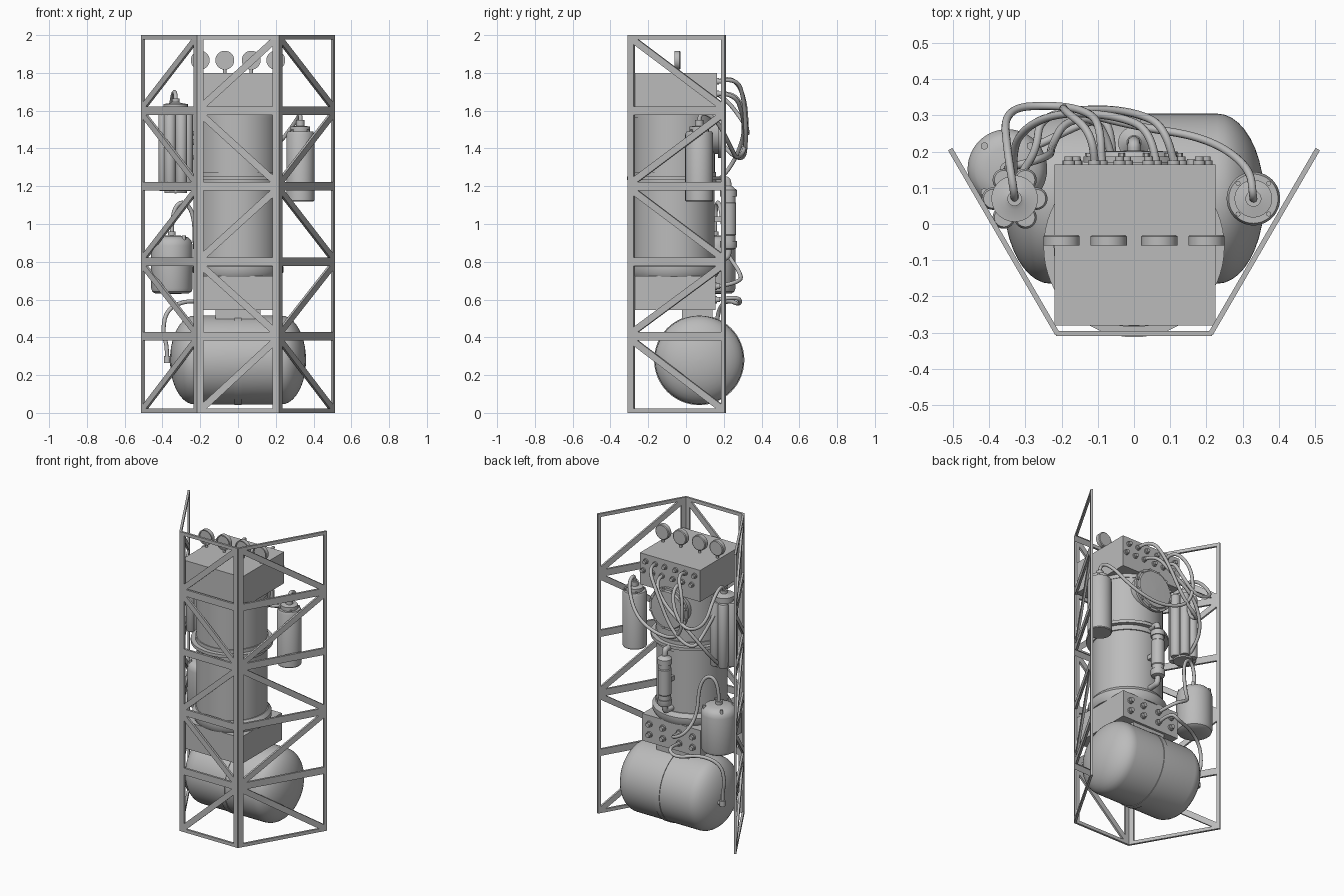
import bpy, bmesh, math
from mathutils import Vector, Matrix

grey = bpy.data.materials.new("plain grey")
grey.diffuse_color = (0.5, 0.5, 0.5, 1)


def finish(ob, angle=35):
    ob.data.materials.clear()
    ob.data.materials.append(grey)
    bpy.ops.object.select_all(action='DESELECT')
    ob.select_set(True)
    bpy.context.view_layer.objects.active = ob
    bpy.ops.object.shade_smooth_by_angle(angle=math.radians(angle))
    return ob


def from_bm(name, bm):
    bmesh.ops.recalc_face_normals(bm, faces=bm.faces)
    me = bpy.data.meshes.new(name)
    bm.to_mesh(me)
    bm.free()
    ob = bpy.data.objects.new(name, me)
    bpy.context.collection.objects.link(ob)
    return finish(ob)


def box(name, lo, hi):
    bm = bmesh.new()
    lo, hi = Vector(lo), Vector(hi)
    m = Matrix.Translation((lo + hi) / 2) @ Matrix.Diagonal((*(hi - lo), 1))
    bmesh.ops.create_cube(bm, size=1, matrix=m)
    return from_bm(name, bm)


def lathe(name, profile, loc, axis=(0, 0, 1), n=48):
    """Spin an (radius, height) profile about an axis through loc."""
    bm = bmesh.new()
    rot = Vector((0, 0, 1)).rotation_difference(Vector(axis)).to_matrix()
    rings = []
    for r, h in profile:
        ring = []
        for i in range(n):
            a = 2 * math.pi * i / n
            p = rot @ Vector((r * math.cos(a), r * math.sin(a), h))
            ring.append(bm.verts.new(p + Vector(loc)))
        rings.append(ring)
    for a, b in zip(rings, rings[1:]):
        for i in range(n):
            j = (i + 1) % n
            bm.faces.new((a[i], a[j], b[j], b[i]))
    bm.faces.new(rings[0])
    bm.faces.new(rings[-1])
    return from_bm(name, bm)


def cyl(name, r, h0, h1, loc, axis=(0, 0, 1), n=32):
    return lathe(name, [(r, h0), (r, h1)], loc, axis, n)


def hose(name, pts, r=0.011):
    cu = bpy.data.curves.new(name, 'CURVE')
    cu.dimensions = '3D'
    cu.bevel_depth, cu.bevel_resolution, cu.use_fill_caps = r, 3, True
    sp = cu.splines.new('NURBS')
    sp.points.add(len(pts) - 1)
    for p, co in zip(sp.points, pts):
        p.co = (*co, 1)
    sp.use_endpoint_u, sp.order_u, sp.resolution_u = True, 3, 8
    ob = bpy.data.objects.new(name, cu)
    bpy.context.collection.objects.link(ob)
    bpy.ops.object.select_all(action='DESELECT')
    ob.select_set(True)
    bpy.context.view_layer.objects.active = ob
    bpy.ops.object.convert(target='MESH')
    return finish(bpy.context.object, 50)


# Open truss frame: three flat panels with alternating braces
LEVELS = [0, 0.405, 0.80, 1.20, 1.60, 2.0]


def panel(name, a, b, first, inner, outer):
    a, b = Vector((*a, 0)), Vector((*b, 0))
    d = (b - a).normalized()
    L = (b - a).length
    nrm = Vector((d.y, -d.x, 0))
    bm = bmesh.new()

    def bar(p, q, w):
        p, q = Vector(p), Vector(q)
        side = Vector((-(q - p).y, (q - p).x)).normalized() * w / 2
        quad = [p - side, q - side, q + side, p + side]
        vs = [[bm.verts.new(a + d * c.x + Vector((0, 0, c.y)) + nrm * t) for c in quad]
              for t in (-0.007, 0.007)]
        bm.faces.new(vs[0])
        bm.faces.new(vs[1])
        for i in range(4):
            j = (i + 1) % 4
            bm.faces.new((vs[0][i], vs[0][j], vs[1][j], vs[1][i]))

    bar((inner / 2, 0), (inner / 2, 2), inner)
    bar((L - outer / 2, 0), (L - outer / 2, 2), outer)
    for i, z in enumerate(LEVELS):
        w = 0.022 if i in (0, 5) else 0.045
        zc = 0.011 if i == 0 else 1.989 if i == 5 else z
        bar((0, zc), (L, zc), w)
    for i in range(5):
        z0, z1 = LEVELS[i] + 0.02, LEVELS[i + 1] - 0.02
        if (i % 2 == 0) != first:
            z0, z1 = z1, z0
        bar((0.02, z0), (L - 0.015, z1), 0.036)
    from_bm(name, bm)


panel("front_frame_panel", (-0.215, -0.303), (0.215, -0.303), True, 0.033, 0.033)
for s, n in ((1, "right"), (-1, "left")):
    panel(n + "_frame_panel", (s * 0.212, -0.303), (s * 0.508, 0.207), False, 0.034, 0.02)

# Main vertical vessel with flanges
C = (0, -0.063, 0)
cyl("main_vessel", 0.215, 0.72, 1.59, C, n=64)
cyl("upper_collar", 0.219, 1.565, 1.60, C, n=64)
cyl("middle_ring", 0.25, 1.232, 1.252, C, n=64)
cyl("middle_band", 0.222, 1.20, 1.275, C, n=64)
lathe("lower_flange", [(0.225, 0.72), (0.24, 0.745), (0.24, 0.775), (0.222, 0.80)], C, n=64)

# Control box, valve box
box("control_box", (-0.22, -0.28, 1.59), (0.225, 0.165, 1.80))
box("valve_box", (-0.215, -0.28, 0.545), (0.215, 0.155, 0.725))

# Gauges on top
for i, x in enumerate((-0.2, -0.07, 0.07, 0.2)):
    lathe(f"gauge_{i}", [(0.045, -0.015), (0.05, -0.011), (0.05, 0.015), (0.043, 0.015),
                         (0.043, 0.008)], (x, -0.045, 1.867), (0, -1, 0))
    cyl(f"gauge_stem_{i}", 0.009, 1.79, 1.825, (x, -0.045, 0), n=16)

# Round hatch on the back, with bolts
H = (0, 0, 1.49)
lathe("hatch", [(0.12, 0.05), (0.12, 0.17), (0.14, 0.17), (0.14, 0.187), (0.125, 0.187),
                (0.12, 0.20), (0.0, 0.205)][:-1] + [(0.01, 0.203)], H, (0, 1, 0))
for i in range(12):
    a = math.pi * (i + 0.5) / 6
    cyl(f"hatch_bolt_{i}", 0.009, 0.18, 0.196,
        (0.131 * math.cos(a), 0, 1.49 + 0.131 * math.sin(a)), (0, 1, 0), 6)

# Connectors on the box backs
for i, x in enumerate((-0.18, -0.11, -0.04, 0.04, 0.11, 0.18)):
    for j, z in enumerate((1.755, 1.69)):
        lathe(f"connector_{i}_{j}", [(0.017, 0.16), (0.017, 0.175), (0.012, 0.175), (0.012, 0.187)],
              (x + 0.02 * j, 0, z), (0, 1, 0), 16)
for i, x in enumerate((-0.16, -0.06, 0.06, 0.16)):
    for j, z in enumerate((0.67, 0.60)):
        lathe(f"valve_port_{i}_{j}", [(0.02, 0.15), (0.02, 0.165), (0.014, 0.165), (0.014, 0.18)],
              (x, 0, z), (0, 1, 0), 16)

# Horizontal tank with domed ends and centre strap
dome = [(0.235 * math.cos(t * math.pi / 20), 0.23 + 0.13 * math.sin(t * math.pi / 20))
        for t in range(10)] + [(0.004, 0.36)]
lathe("large_tank", [(r, -h) for r, h in reversed(dome)] + dome, (0, 0.07, 0.28), (1, 0, 0), 64)
cyl("tank_strap", 0.239, -0.018, 0.018, (0, 0.07, 0.28), (1, 0, 0), 64)
box("tank_saddle", (-0.12, -0.02, 0.48), (0.12, 0.14, 0.56))

# Small rounded tank on the left
small = [(0.03, 0.63), (0.088, 0.632), (0.104, 0.642), (0.11, 0.66), (0.11, 0.885),
         (0.104, 0.91), (0.088, 0.928), (0.06, 0.937), (0.02, 0.94), (0.02, 0.96), (0.012, 0.96)]
lathe("small_tank", small, (-0.35, 0.152, 0))
for i in range(4):
    a = math.pi / 4 + i * math.pi / 2
    cyl(f"small_tank_bolt_{i}", 0.01, 0.91, 0.94,
        (-0.35 + 0.09 * math.cos(a), 0.152 + 0.09 * math.sin(a), 0), n=12)

# Cluster of slim cylinders, upper left
P = (-0.33, 0.07, 0)
for i in range(6):
    a = i * math.pi / 3
    lathe(f"cluster_tube_{i}", [(0.026, 1.175), (0.031, 1.185), (0.031, 1.59), (0.026, 1.60)],
          (P[0] + 0.06 * math.cos(a), P[1] + 0.06 * math.sin(a), 0), n=24)
lathe("cluster_core", [(0.06, 1.165), (0.06, 1.61), (0.064, 1.61), (0.064, 1.635), (0.03, 1.64),
                       (0.02, 1.645), (0.02, 1.665)], P)

# Upper right cylinder
R = (0.33, 0.07, 0)
lathe("right_cylinder", [(0.07, 1.12), (0.074, 1.125), (0.074, 1.475), (0.068, 1.49), (0.052, 1.49),
                         (0.052, 1.515), (0.022, 1.52), (0.022, 1.55)], R)
for i in range(4):
    a = math.pi / 4 + i * math.pi / 2
    cyl(f"right_cylinder_bolt_{i}", 0.007, 1.48, 1.5,
        (R[0] + 0.06 * math.cos(a), R[1] + 0.06 * math.sin(a), 0), n=8)

# Back filter with end caps and elbows
F = (0, 0.225, 0)
lathe("back_filter", [(0.025, 0.865), (0.04, 0.87), (0.044, 0.88), (0.044, 0.91), (0.037, 0.91),
                      (0.037, 0.94), (0.041, 0.945), (0.041, 1.11), (0.037, 1.115), (0.037, 1.145),
                      (0.044, 1.145), (0.044, 1.18), (0.03, 1.19), (0.02, 1.2)], F, n=32)
hose("filter_top_elbow", [(0, 0.225, 1.18), (0, 0.225, 1.235), (0, 0.2, 1.235), (0, 0.12, 1.235)], 0.018)
hose("filter_bottom_elbow", [(0, 0.225, 0.88), (0, 0.225, 0.83), (0, 0.2, 0.82), (0, 0.12, 0.82)], 0.018)
box("filter_bracket", (-0.02, 0.13, 1.01), (0.02, 0.2, 1.04))

# Upper hoses
hose("cluster_hose", [(-0.09, 0.17, 1.69), (-0.09, 0.26, 1.70), (-0.12, 0.31, 1.58), (-0.22, 0.33, 1.46),
                      (-0.36, 0.32, 1.52), (-0.35, 0.2, 1.68), (-0.33, 0.08, 1.71), (-0.33, 0.07, 1.65)])
hose("crossing_hose", [(0.11, 0.17, 1.755), (0.09, 0.27, 1.78), (0.0, 0.31, 1.65), (-0.12, 0.32, 1.42),
                       (-0.26, 0.30, 1.33), (-0.27, 0.2, 1.4), (-0.32, 0.13, 1.55), (-0.32, 0.08, 1.62)])
hose("right_hose", [(-0.11, 0.17, 1.755), (-0.11, 0.25, 1.79), (-0.20, 0.32, 1.65), (-0.19, 0.32, 1.4),
                    (0.0, 0.27, 1.34), (0.2, 0.24, 1.4), (0.32, 0.16, 1.56), (0.33, 0.07, 1.6),
                    (0.33, 0.07, 1.54)])
hose("short_hose", [(0.06, 0.17, 1.69), (0.05, 0.26, 1.69), (-0.05, 0.3, 1.58), (-0.2, 0.31, 1.48),
                    (-0.3, 0.27, 1.36), (-0.34, 0.2, 1.25), (-0.33, 0.1, 1.17)])

# Lower hoses
hose("small_tank_hose", [(-0.35, 0.152, 0.95), (-0.35, 0.155, 1.07), (-0.29, 0.17, 1.13),
                         (-0.23, 0.19, 1.05), (-0.23, 0.21, 0.85), (-0.19, 0.29, 0.74),
                         (-0.08, 0.29, 0.69), (-0.06, 0.17, 0.67)])
hose("large_tank_hose", [(-0.06, 0.17, 0.60), (-0.06, 0.28, 0.62), (-0.12, 0.29, 0.57), (-0.26, 0.22, 0.60),
                         (-0.38, 0.17, 0.55), (-0.40, 0.16, 0.42), (-0.375, 0.15, 0.36), (-0.375, 0.15, 0.27)])
cyl("large_tank_fitting", 0.018, 0.265, 0.30, (-0.375, 0.15, 0), n=16)
cyl("large_tank_port", 0.014, -0.385, -0.31, (0, 0.15, 0.28), (1, 0, 0), 16)
